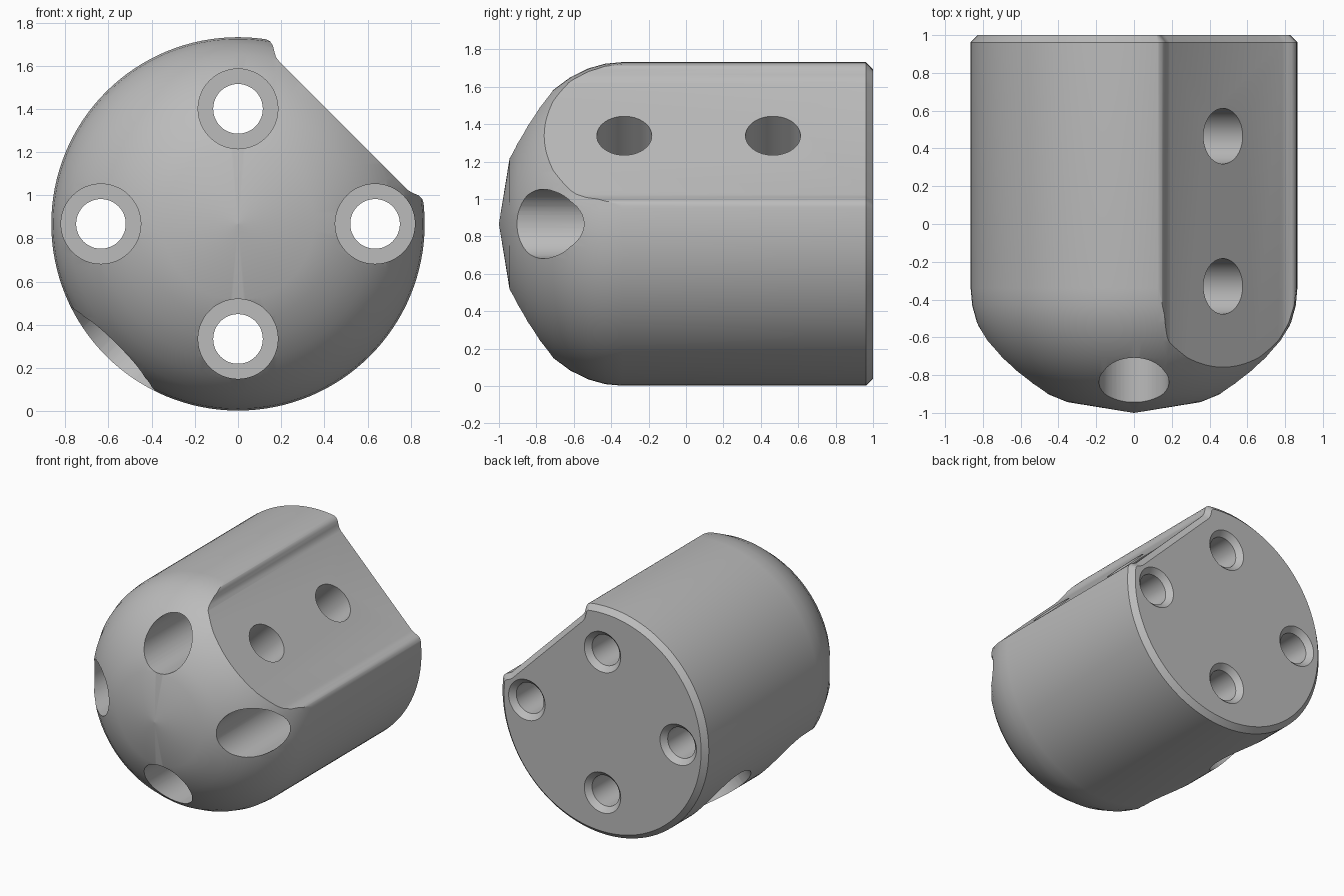
import bpy, bmesh, math
from mathutils import Vector, Matrix

if "Cube" in bpy.data.objects:
    bpy.data.objects.remove(bpy.data.objects["Cube"], do_unlink=True)

R, DOME, JOIN, CH = 0.865, 0.66, -0.34, 0.038
CENTRE = Vector((0, 0, 0.867))
DIAG = Vector((1, 0, 1)).normalized()

grey = bpy.data.materials.new("plain grey")
grey.use_nodes = True
grey.diffuse_color = (0.5, 0.5, 0.5, 1)
grey.node_tree.nodes["Principled BSDF"].inputs["Base Color"].default_value = grey.diffuse_color


def add_object(name, bm):
    bmesh.ops.recalc_face_normals(bm, faces=bm.faces)
    mesh = bpy.data.meshes.new(name)
    bm.to_mesh(mesh)
    bm.free()
    mesh.materials.append(grey)
    obj = bpy.data.objects.new(name, mesh)
    bpy.context.collection.objects.link(obj)
    return obj


def loft(name, rings):
    """Skin between equal rings of points and cap both ends."""
    bm = bmesh.new()
    loops = [[bm.verts.new(p) for p in ring] for ring in rings]
    n = len(loops[0])
    for a, b in zip(loops, loops[1:]):
        for i in range(n):
            j = (i + 1) % n
            bm.faces.new((a[i], a[j], b[j], b[i]))
    bm.faces.new(loops[0])
    bm.faces.new(loops[-1])
    return add_object(name, bm)


def turned(name, profile, origin, axis, sides=48):
    """Solid of revolution; profile is (distance along axis, radius)."""
    rot = Vector(axis).to_track_quat("Z", "Y").to_matrix()
    turn = [2 * math.pi * i / sides for i in range(sides)]
    return loft(name, [[origin + rot @ Vector((r * math.cos(t), r * math.sin(t), d))
                        for t in turn] for d, r in profile])


# Domed cylinder with a chamfered back rim
angles = [24, 32, 40, 48, 56, 65, 74, 82, 90]
profile = [(-1, 0.001)]
for a in map(math.radians, angles):
    profile.append((JOIN - DOME * math.cos(a), R * math.sin(a)))
profile += [(1 - CH, R), (1, R - CH)]
body = turned("domed_body", profile, CENTRE, (0, 1, 0), 128)

cutters = []

# Flat mounting face with rounded lips, chamfered at the back
outline = [(0.10, 0.868), (0.125, 0.858), (0.148, 0.846), (0.162, 0.826),
           (0.168, 0.80), (0.175, 0.775), (0.19, 0.753),
           (0.785, 0.158), (0.81, 0.143), (0.835, 0.133), (0.853, 0.117),
           (0.861, 0.093), (0.868, 0.07), (1.2, 0.07), (1.2, 1.2), (0.10, 1.2)]


def section(y, inset):
    return [CENTRE + Vector((x, y, z)) - DIAG * inset for x, z in outline]


cutters.append(loft("flat_cutter", [section(-1.2, 0), section(1 - CH, 0),
                                    section(1.1, CH + 0.1)]))

# Four lengthwise bolt holes: deep counterbore in front, countersunk at the back
for x, z in ((0.635, 0), (-0.635, 0), (0, 0.533), (0, -0.533)):
    cutters.append(turned("long_hole_cutter",
                          [(-1.2, 0.185), (0.4, 0.185), (0.4, 0.115),
                           (1 - CH, 0.115), (1.1, 0.115 + CH + 0.1)],
                          CENTRE + Vector((x, 0, z)), (0, 1, 0)))

# Two cross bolt holes from the flat, counterbored on the opposite side
for y in (-0.33, 0.465):
    cutters.append(turned("cross_hole_cutter",
                          [(-1.1, 0.275), (-0.58, 0.275), (-0.58, 0.147), (1.1, 0.147)],
                          CENTRE + Vector((0, y, 0)), DIAG))

# Cut everything out of the body
bpy.ops.object.select_all(action="DESELECT")
bpy.context.view_layer.objects.active = body
body.select_set(True)
for cutter in cutters:
    cutter.hide_render = True
    mod = body.modifiers.new("cut", "BOOLEAN")
    mod.operation = "DIFFERENCE"
    mod.solver = "EXACT"
    mod.object = cutter
    bpy.ops.object.modifier_apply(modifier=mod.name)
for cutter in cutters:
    bpy.data.objects.remove(cutter, do_unlink=True)

bpy.ops.object.shade_smooth_by_angle(angle=math.radians(34))
